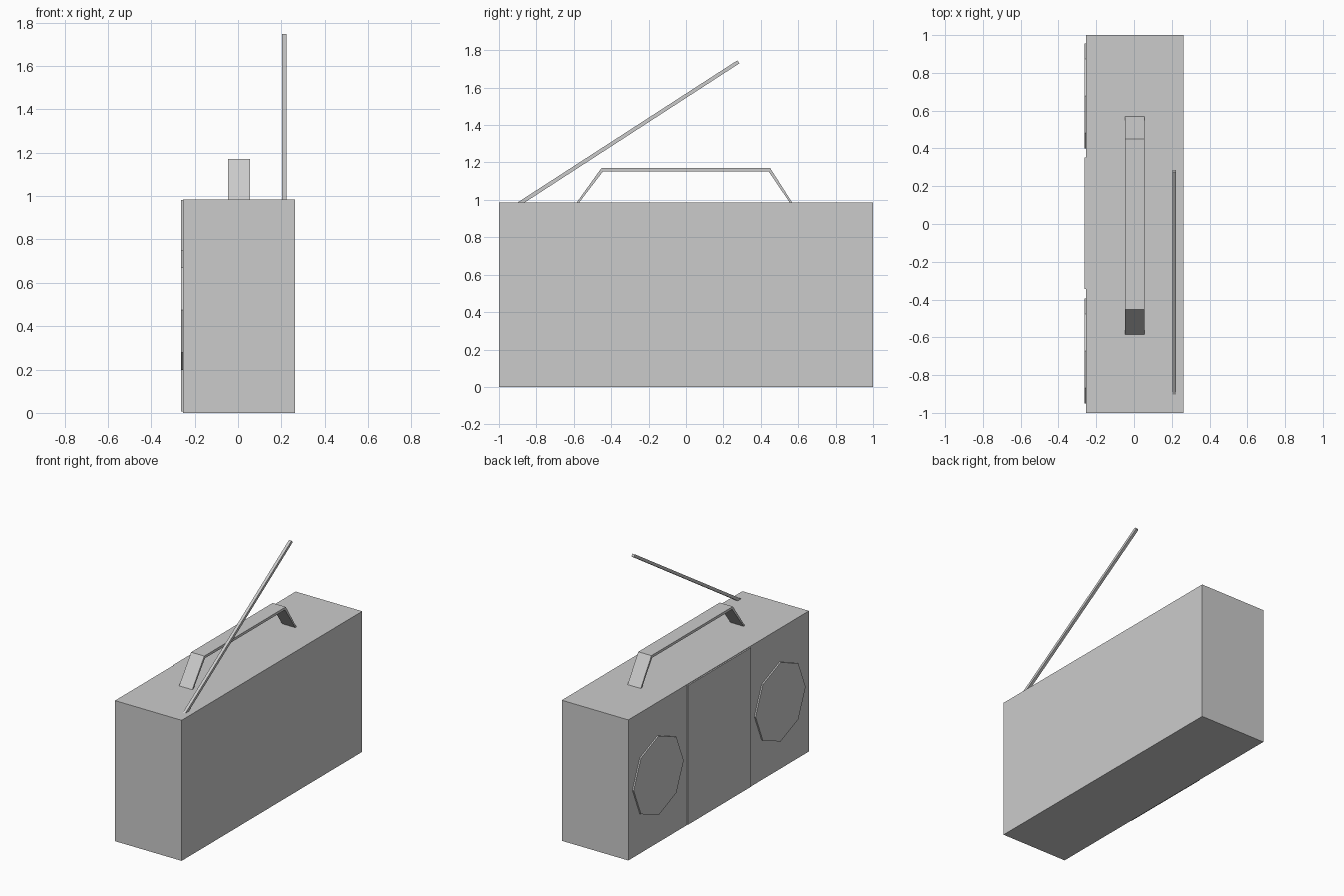
import bpy, bmesh
from math import cos, sin, pi

if "Cube" in bpy.data.objects:
    bpy.data.objects.remove(bpy.data.objects["Cube"])


def prism(name, points, x0, x1):
    """Extrude a closed (y, z) outline along x from x0 to x1."""
    bm = bmesh.new()
    face = bm.faces.new([bm.verts.new((x0, y, z)) for y, z in points])
    ext = bmesh.ops.extrude_face_region(bm, geom=[face])
    moved = [g for g in ext["geom"] if isinstance(g, bmesh.types.BMVert)]
    bmesh.ops.translate(bm, verts=moved, vec=(x1 - x0, 0, 0))
    bmesh.ops.recalc_face_normals(bm, faces=bm.faces[:])
    mesh = bpy.data.meshes.new(name)
    bm.to_mesh(mesh)
    bm.free()
    obj = bpy.data.objects.new(name, mesh)
    bpy.context.collection.objects.link(obj)
    return obj


def rect(y0, y1, z0, z1):
    return [(y0, z0), (y1, z0), (y1, z1), (y0, z1)]


BACK, FACE, PROUD = 0.263, -0.253, -0.263

# Main case
prism("case", rect(-1, 1, 0, 0.985), FACE, BACK)

# Raised centre panel on the speaker side
prism("centre_panel", rect(-0.345, 0.352, 0.006, 0.981), PROUD, FACE)

# Octagonal speaker covers
for name, cy in (("speaker_left", 0.678), ("speaker_right", -0.672)):
    octagon = [(cy + 0.277 * cos(i * pi / 4), 0.475 + 0.277 * sin(i * pi / 4))
               for i in range(8)]
    prism(name, octagon, PROUD, FACE)

# Carrying handle: flat bar with two splayed legs
prism("handle", [(-0.585, 0.985), (-0.452, 1.17), (0.45, 1.17), (0.568, 0.985),
                 (0.555, 0.985), (0.442, 1.152), (-0.444, 1.152), (-0.572, 0.985)],
      -0.047, 0.055)

# Slanted square antenna, its foot cut flush with the top of the case
prism("antenna", [(-0.902, 0.985), (-0.864, 0.985), (0.286, 1.73), (0.275, 1.746)],
      0.203, 0.223)
